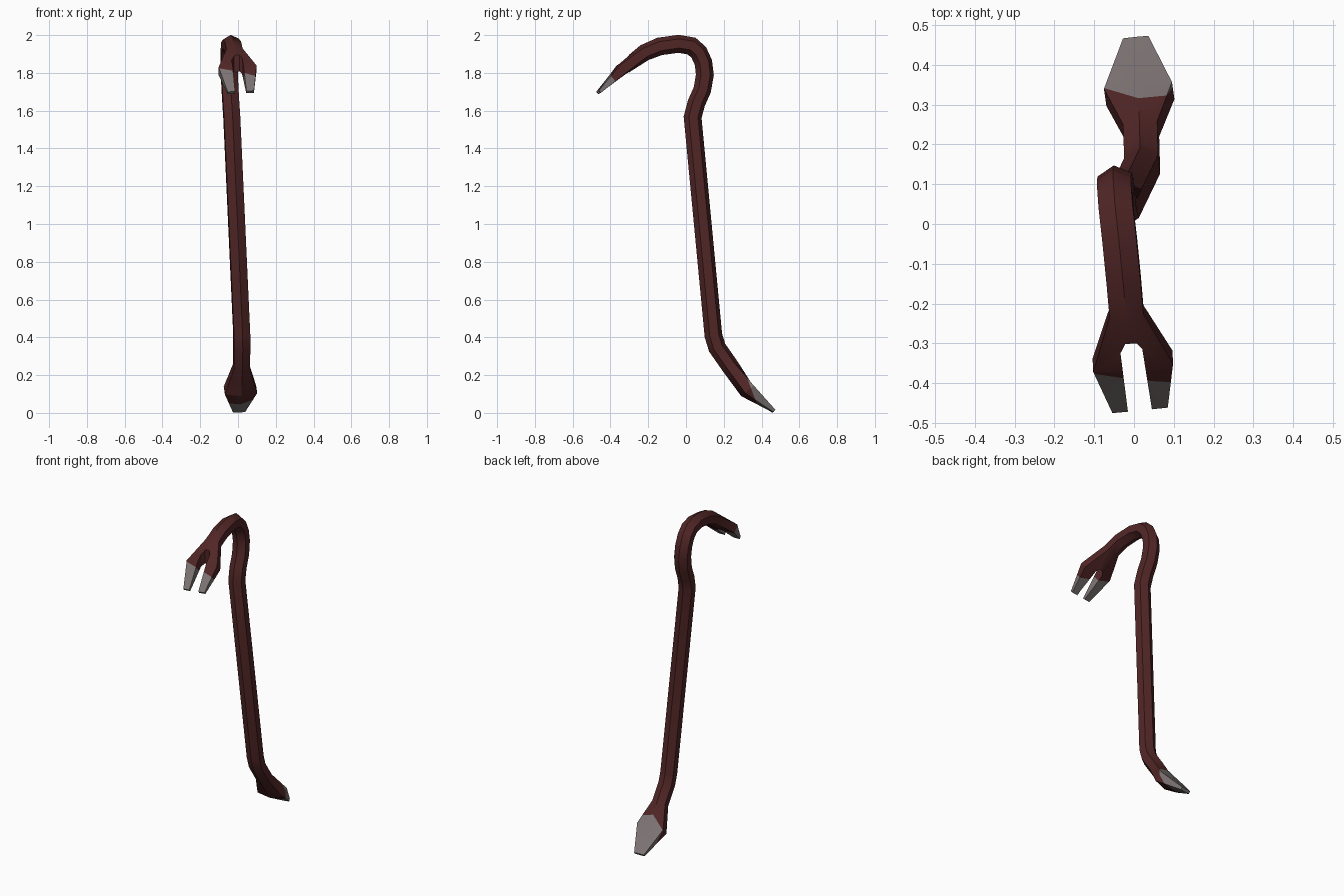
import bpy, bmesh
from mathutils import Vector

cube = bpy.data.objects.get("Cube")
if cube:
    bpy.data.objects.remove(cube, do_unlink=True)


def material(name, rgb):
    m = bpy.data.materials.new(name)
    m.use_nodes = True
    m.diffuse_color = (*rgb, 1)
    m.node_tree.nodes["Principled BSDF"].inputs["Base Color"].default_value = (*rgb, 1)
    return m


def make_object(name, bm):
    bmesh.ops.recalc_face_normals(bm, faces=bm.faces)
    mesh = bpy.data.meshes.new(name)
    bm.to_mesh(mesh)
    bm.free()
    ob = bpy.data.objects.new(name, mesh)
    bpy.context.collection.objects.link(ob)
    return ob


# Centre line from foot to claw, each with a section:
# half width, outer ridge, side half height, inner ridge
BAR = (.043, .047, .024, .047)
stations = [
    ((.005, .465, .009), (.032, .009, .008, .009)),
    ((.013, .327, .122), (.086, .036, .030, .048)),
    ((.018, .235, .245), BAR),
    ((.020, .165, .345), BAR),
    ((.020, .145, .410), BAR),
    ((-.033, .035, 1.565), BAR),
    ((-.038, .055, 1.64), BAR),
    ((-.042, .086, 1.71), BAR),
    ((-.046, .100, 1.79), BAR),
    ((-.048, .092, 1.855), BAR),
    ((-.047, .068, 1.908), BAR),
    ((-.044, .030, 1.942), BAR),
    ((-.036, -.04, 1.954), BAR),
    ((-.026, -.14, 1.940), BAR),
    ((-.019, -.22, 1.907), (.043, .044, .024, .044)),
    ((-.003, -.345, 1.815), (.101, .034, .026, .034)),
    ((.015, -.463, 1.697), (.070, .009, .008, .009)),
]
side = Vector((1, .1, .045)).normalized()

# Six-sided bar swept along the centre line
bm = bmesh.new()
centres = [Vector(c) for c, _ in stations]
rings = []
for i, (c, (hw, out, s, inn)) in enumerate(stations):
    c = Vector(c)
    before = (c - centres[i - 1]).normalized() if i else None
    after = (centres[i + 1] - c).normalized() if i < len(centres) - 1 else before
    before = before or after
    tangent = (before + after).normalized()
    normal = side.cross(tangent).normalized() / max(tangent.dot(after), .5)
    section = [(-hw, -s), (0, -out), (hw, -s), (hw, s), (0, inn), (-hw, s)]
    rings.append([bm.verts.new(c + side * a + normal * b) for a, b in section])
for r, q in zip(rings, rings[1:]):
    for k in range(6):
        j = (k + 1) % 6
        bm.faces.new((r[k], r[j], q[j], q[k]))
bm.faces.new(rings[0])
bm.faces.new(rings[-1])
bar = make_object("pry_bar", bm)

# Slot between the two claw teeth
bm = bmesh.new()
outline = [(-.034, -.325), (-.022, -.302), (.007, -.300), (.021, -.315), (.06, -.56), (-.004, -.56)]
base = bm.faces.new([bm.verts.new((x, y, 1.5)) for x, y in outline])
top = bmesh.ops.extrude_face_region(bm, geom=[base])["geom"]
bmesh.ops.translate(bm, vec=(0, 0, .7), verts=[v for v in top if isinstance(v, bmesh.types.BMVert)])
cutter = make_object("claw_slot_cutter", bm)
cutter.hide_render = True

cut = bar.modifiers.new("claw_slot", "BOOLEAN")
cut.operation = "DIFFERENCE"
cut.solver = "EXACT"
cut.object = cutter
bpy.context.view_layer.objects.active = bar
bar.select_set(True)
cutter.select_set(False)
bpy.ops.object.modifier_apply(modifier=cut.name)
bpy.data.objects.remove(cutter, do_unlink=True)

# Bare metal tips: cut the faces at a plane and colour beyond it
bar.data.materials.clear()
bar.data.materials.append(material("dark_red_paint", (.082, .019, .019)))
bar.data.materials.append(material("bare_steel", (.205, .172, .172)))
bm = bmesh.new()
bm.from_mesh(bar.data)
for f in bm.faces:
    f.material_index = 0
tips = [
    (Vector((0, .333, .16)), Vector((0, .12, .045)), lambda v: v.y > .2 and v.z < .3),
    (Vector((0, -.385, 1.80)), Vector((-.2, -.7, -.6)), lambda v: v.y < -.2),
]
for point, direction, near in tips:
    faces = [f for f in bm.faces if all(near(v.co) for v in f.verts)]
    edges = {e for f in faces for e in f.edges}
    verts = {v for f in faces for v in f.verts}
    bmesh.ops.bisect_plane(bm, geom=faces + list(edges) + list(verts), dist=1e-5,
                           plane_co=point, plane_no=direction)
    for f in bm.faces:
        centre = f.calc_center_median()
        if near(centre) and (centre - point).dot(direction) > 0:
            f.material_index = 1
bm.to_mesh(bar.data)
bm.free()

bpy.ops.object.shade_smooth_by_angle(angle=.5)
